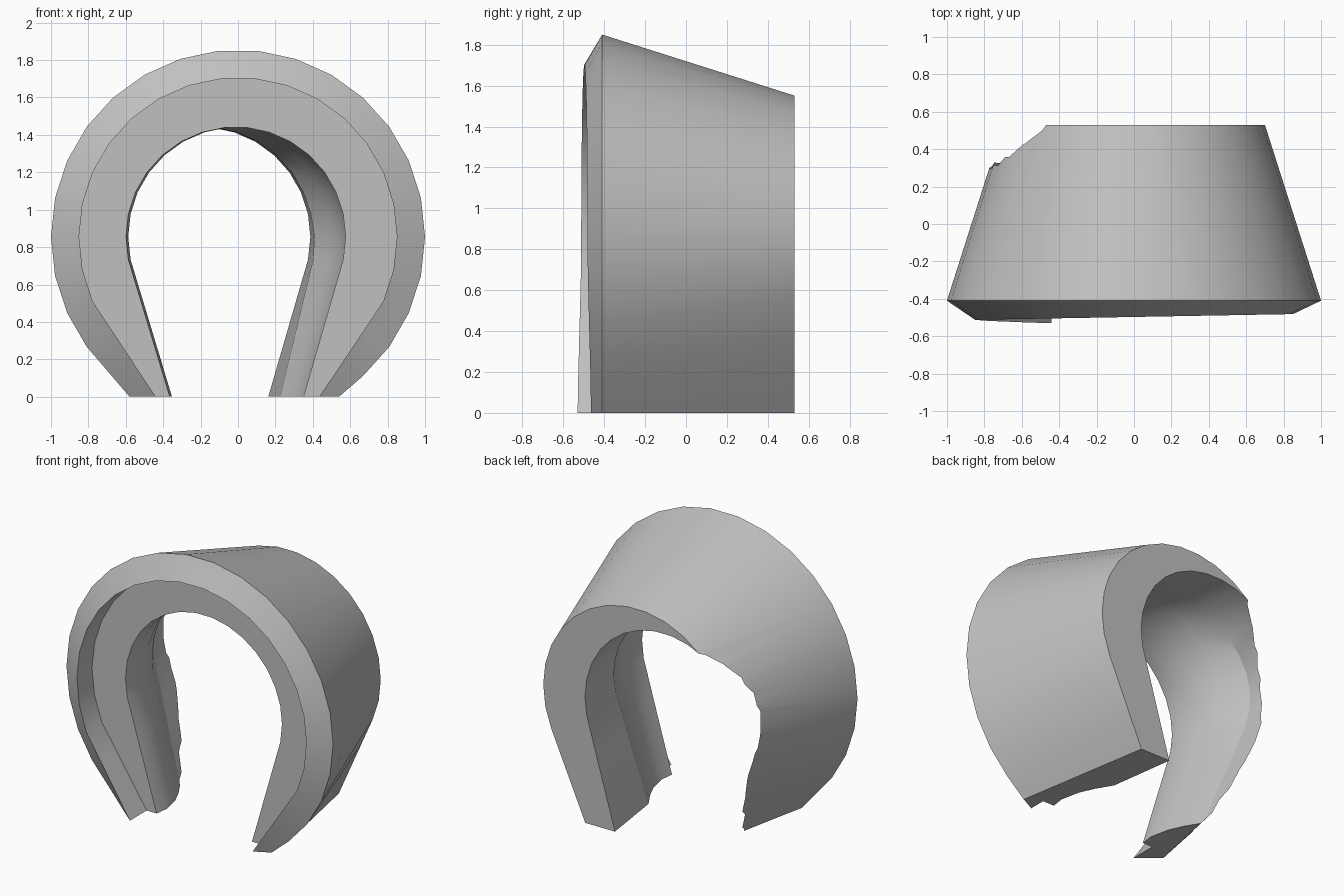
import bpy, bmesh, math
from math import cos, sin, radians

if "Cube" in bpy.data.objects:
    bpy.data.objects.remove(bpy.data.objects["Cube"])

grey = bpy.data.materials.new("plain_grey")
grey.use_nodes = True
grey.diffuse_color = (0.53, 0.53, 0.53, 1)
grey.node_tree.nodes["Principled BSDF"].inputs["Base Color"].default_value = (0.53, 0.53, 0.53, 1)

CZ = 0.855  # height of the arch centre


def arc(r, low, cx=0.0):
    """Arch points from the right leg over the top, 'low' degrees below centre."""
    return [(cx + r * cos(radians(a)), CZ + r * sin(radians(a)))
            for a in range(-low, 181 + low, 12)]


def leg(start, foot, n=3):
    """Evenly spaced points from the arch end down to the foot."""
    return [tuple(s + (f - s) * i / n for s, f in zip(start, foot))
            for i in range(1, n + 1)]


def horseshoe(arch, right, left, drop):
    """Closed outline; the legs run on below the ground and are trimmed later."""
    right = right + [(right[-1][0], -drop)]
    left = left + [(left[-1][0], -drop)]
    return right[::-1] + arch + left


def straight(r, low, foot_right, foot_left, drop, cx=0.0):
    arch = arc(r, low, cx)
    return horseshoe(arch, leg(arch[0], (foot_right, 0)),
                     leg(arch[-1], (foot_left, 0)), drop)


def loft(name, rings):
    bm = bmesh.new()
    loops = [[bm.verts.new(p) for p in ring] for ring in rings]
    n = len(loops[0])
    for a, b in zip(loops, loops[1:]):
        for i in range(n):
            j = (i + 1) % n
            bm.faces.new((a[i], a[j], b[j], b[i]))
    bm.faces.new(loops[0])
    bm.faces.new(loops[-1])
    bmesh.ops.recalc_face_normals(bm, faces=bm.faces)
    mesh = bpy.data.meshes.new(name)
    bm.to_mesh(mesh)
    bm.free()
    mesh.materials.append(grey)
    ob = bpy.data.objects.new(name, mesh)
    bpy.context.collection.objects.link(ob)
    return ob


def at_y(outline, y):
    return [(x, y, z) for x, z in outline]


# Outer body: recessed front floor, thin lip, widest rim, tapered back
floor_line = straight(0.85, 24, 0.435, -0.44, 0.2)
lip_line = straight(0.85, 24, 0.435, -0.44, 0.25)
lip = []
for x, z in lip_line:
    low = min(1, max(0, (CZ - z) / CZ))
    lip.append((x, -0.497 + x * (0.018 + 0.057 * low ** 2), z))

rim_arch = arc(1.0, 24)
rim_points = arc(1.0, 48)
rim = horseshoe(rim_arch, [rim_points[1], rim_points[0], (0.54, 0)],
                [rim_points[-2]] + leg(rim_points[-2], (-0.58, 0), 2), 0.35)
back = straight(0.70, 24, 0.385, -0.385, 0.35)

collar = loft("collar", [at_y(floor_line, -0.35), lip,
                         at_y(rim, -0.41), at_y(back, 0.53)])

# Opening: one keyhole outline swept back while drifting to the right side
opening_line = straight(0.587, 12, 0.35, -0.365, 0.6, cx=-0.012)


def opening_ring(y, shift, skew=0.0):
    ring = []
    for x, z in opening_line:
        k = min(1.2, max(0, z / CZ))
        ring.append((x + shift * (1 + 3 * skew * k), y + skew * k, z))
    return ring


opening = loft("opening_cutter", [
    opening_ring(-0.9, 0), opening_ring(-0.35, 0), opening_ring(-0.26, 0.012),
    opening_ring(-0.13, -0.015, 0.03), opening_ring(-0.03, -0.06, 0.07),
    opening_ring(0.08, -0.125, 0.11), opening_ring(0.53, -0.188),
    opening_ring(0.9, -0.23)])

# Ground trim: box that flattens the feet
bpy.ops.mesh.primitive_cube_add(size=1, location=(0, 0, -1))
ground = bpy.context.object
ground.name = "ground_cutter"
ground.scale = (4, 4, 2)
bpy.context.view_layer.update()

bpy.ops.object.select_all(action="DESELECT")
bpy.context.view_layer.objects.active = collar
collar.select_set(True)
for cutter in (opening, ground):
    mod = collar.modifiers.new(cutter.name, "BOOLEAN")
    mod.operation = "DIFFERENCE"
    mod.solver = "EXACT"
    mod.object = cutter
    bpy.ops.object.modifier_apply(modifier=mod.name)
for cutter in (opening, ground):
    bpy.data.objects.remove(cutter)

bpy.ops.object.shade_smooth_by_angle(angle=radians(22))
